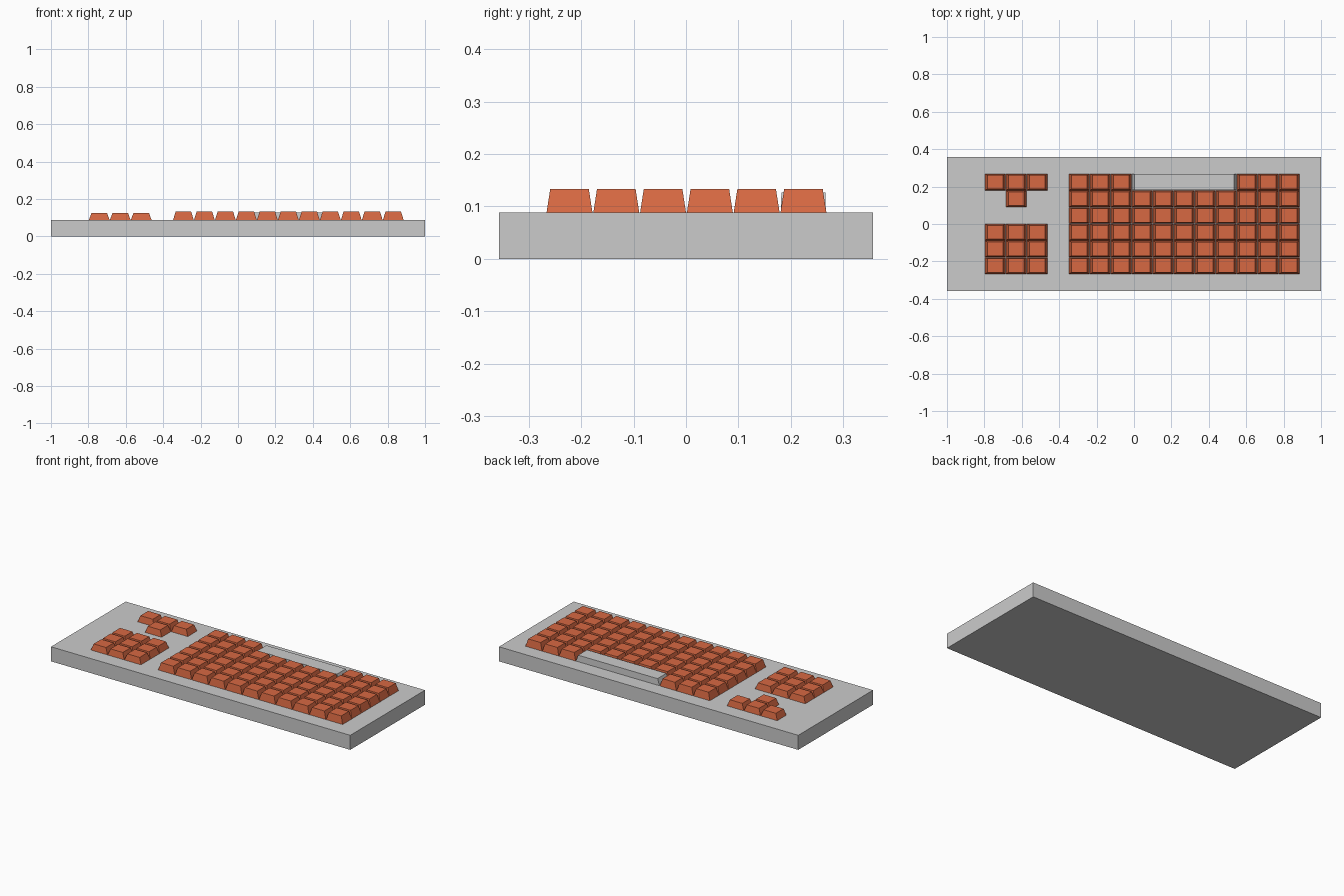
import bpy, bmesh

if "Cube" in bpy.data.objects:
    bpy.data.objects.remove(bpy.data.objects["Cube"])

DECK = 0.088                    # top of the case
PITCH_X, PITCH_Y = 0.1122, 0.0893
ROW_Y = -0.267                  # front edge of the first key row

key_mat = bpy.data.materials.new("key_orange")
key_mat.diffuse_color = (0.68, 0.14, 0.055, 1)
key_mat.use_nodes = True
key_mat.node_tree.nodes["Principled BSDF"].inputs["Base Color"].default_value = key_mat.diffuse_color


def add_block(bm, x0, x1, y0, y1, z0, z1, inset_x=0.0, inset_y=0.0):
    """Box whose top face is inset on each side."""
    low = [bm.verts.new(p) for p in
           ((x0, y0, z0), (x1, y0, z0), (x1, y1, z0), (x0, y1, z0))]
    a, b, c, d = x0 + inset_x, x1 - inset_x, y0 + inset_y, y1 - inset_y
    top = [bm.verts.new(p) for p in
           ((a, c, z1), (b, c, z1), (b, d, z1), (a, d, z1))]
    bm.faces.new(low[::-1])
    bm.faces.new(top)
    for i in range(4):
        j = (i + 1) % 4
        bm.faces.new((low[i], low[j], top[j], top[i]))


def finish(name, bm, mat=None):
    mesh = bpy.data.meshes.new(name)
    bm.to_mesh(mesh)
    bm.free()
    obj = bpy.data.objects.new(name, mesh)
    bpy.context.collection.objects.link(obj)
    if mat:
        mesh.materials.append(mat)
    return obj


def key_group(name, left, cells, top):
    """Tapered keycaps at the given (column, row) cells."""
    bm = bmesh.new()
    gap = 0.0008
    for col, row in cells:
        x, y = left + col * PITCH_X, ROW_Y + row * PITCH_Y
        add_block(bm, x + gap, x + PITCH_X - gap, y + gap, y + PITCH_Y - gap,
                  DECK, top, 0.014, 0.007)
    return finish(name, bm, key_mat)


# case
bm = bmesh.new()
add_block(bm, -1, 1, -0.357, 0.357, 0, DECK)
finish("case", bm)

# main keys, leaving room for the space bar in the rear row
MAIN_X = -0.348
key_group("main_keys", MAIN_X,
          [(c, r) for r in range(6) for c in range(11)
           if not (r == 5 and 3 <= c <= 7)], 0.133)

# navigation block and arrow keys
SIDE_X = -0.798
key_group("navigation_keys", SIDE_X,
          [(c, r) for r in range(3) for c in range(3)], 0.126)
key_group("arrow_keys", SIDE_X, [(0, 5), (1, 5), (2, 5), (1, 4)], 0.126)

# space bar
bm = bmesh.new()
add_block(bm, MAIN_X + 3 * PITCH_X + 0.001, MAIN_X + 8 * PITCH_X - 0.001,
          0.181, 0.267, DECK, 0.127, 0.014, 0.001)
finish("space_bar", bm)
